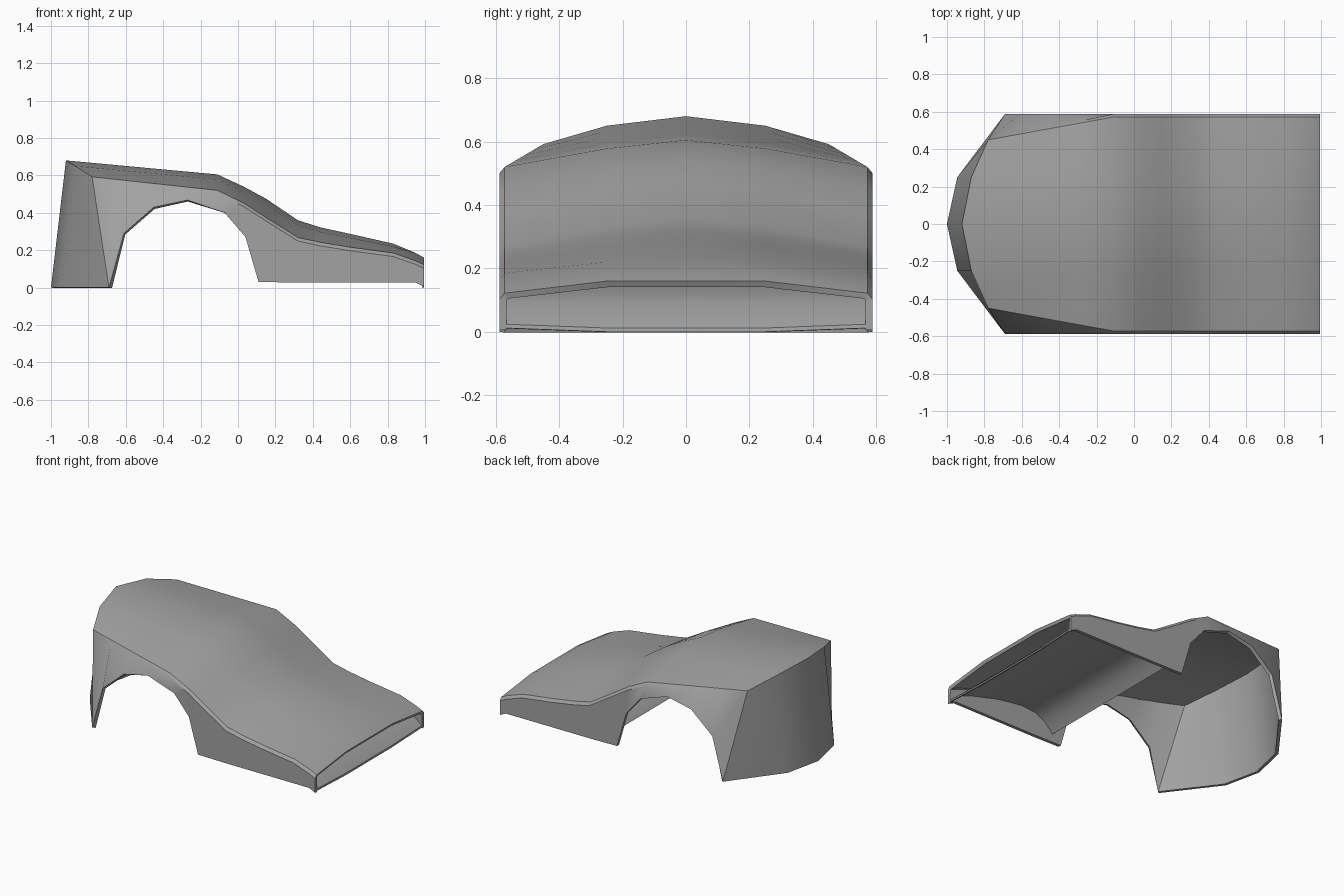
import bpy, bmesh, math

cube = bpy.data.objects.get("Cube")
if cube:
    bpy.data.objects.remove(cube, do_unlink=True)

grey = bpy.data.materials.new("body_grey")
grey.use_nodes = True
colour = (0.36, 0.36, 0.36, 1)
grey.diffuse_color = colour
grey.node_tree.nodes["Principled BSDF"].inputs["Base Color"].default_value = colour


def lerp(a, b, t):
    return tuple(p + (q - p) * t for p, q in zip(a, b))


def mirror_row(half):
    """Turn a centre-to-side list of points into a full cross-section."""
    return [(x, -y, z) for x, y, z in reversed(half[1:])] + half


def skin(bm, rows):
    """Join neighbouring cross-sections with quads."""
    grid = [[bm.verts.new(p) for p in row] for row in rows]
    for a, b in zip(grid, grid[1:]):
        for i in range(len(a) - 1):
            bm.faces.new((a[i], a[i + 1], b[i + 1], b[i]))


def finish(name, bm, thickness):
    """Weld, thicken inwards and shade a skin."""
    bmesh.ops.remove_doubles(bm, verts=bm.verts, dist=0.0005)
    bmesh.ops.recalc_face_normals(bm, faces=bm.faces)
    # Top faces must point up
    top = max(bm.faces, key=lambda f: abs(f.normal.z) * f.calc_area())
    if top.normal.z < 0:
        bmesh.ops.reverse_faces(bm, faces=bm.faces)
    mesh = bpy.data.meshes.new(name)
    bm.to_mesh(mesh)
    bm.free()
    mesh.materials.append(grey)
    obj = bpy.data.objects.new(name, mesh)
    bpy.context.collection.objects.link(obj)
    shell = obj.modifiers.new("shell", "SOLIDIFY")
    shell.thickness = thickness
    shell.offset = -1
    bpy.ops.object.select_all(action="DESELECT")
    obj.select_set(True)
    bpy.context.view_layer.objects.active = obj
    bpy.ops.object.modifier_apply(modifier=shell.name)
    bpy.ops.object.shade_smooth_by_angle(angle=math.radians(30))


# Hood lines: centre, mid and edge, at the nose and above the rear of the arch
nose_top = [(-0.92, 0, 0.68), (-0.87, 0.25, 0.65), (-0.78, 0.45, 0.592)]
crest = [(-0.11, 0, 0.605), (-0.11, 0.25, 0.578), (-0.11, 0.572, 0.52)]
hood = [[lerp(a, b, t) for a, b in zip(nose_top, crest)] for t in (0, 0.24, 0.49, 0.76, 1)]
for x, centre, edge in [(0.03, 0.54, 0.452), (0.15, 0.475, 0.375), (0.32, 0.36, 0.268),
                        (0.44, 0.322, 0.242), (0.6, 0.287, 0.216), (0.83, 0.235, 0.185),
                        (0.95, 0.185, 0.143), (0.995, 0.16, 0.122)]:
    mid = centre - 0.3 * (centre - edge) if x < 0.9 else centre
    hood.append([(x, 0, centre), (x, 0.25, mid), (x, 0.572, edge)])

# Lower edge of the side panel, following the wheel arch
arch = [(-0.69, 0), (-0.61, 0.29), (-0.45, 0.43), (-0.27, 0.468),
        (-0.07, 0.40), (0.04, 0.27), (0.11, 0.03)]
lower = [(x, 0.588, z) for x, z in arch]
lower += [(row[0][0], 0.588, 0.027) for row in hood[7:-1]] + [(0.995, 0.588, 0.005)]

# Hood, narrow shoulder and side panels in one skin
bm = bmesh.new()
rows = []
for i, (row, foot) in enumerate(zip(hood, lower)):
    x, y, z = row[2]
    s = min(i / 4, 1)
    rows.append(mirror_row(row + [(x, y + 0.016 * s, z - 0.019 * s), foot]))
skin(bm, rows)

# Curved nose
nose_foot = [(-1, 0, 0), (-0.945, 0.25, 0), lower[0]]
skin(bm, [mirror_row(nose_foot), mirror_row(nose_top)])
finish("body_shell", bm, 0.022)

# Inner panel: rises from the rear sill and rolls down behind the wheel arch
bm = bmesh.new()
profile = [(0.995, 0.0), (0.993, 0.012), (0.91, 0.09), (0.82, 0.125), (0.63, 0.175),
           (0.52, 0.193), (0.42, 0.205), (0.31, 0.195), (0.23, 0.155), (0.17, 0.09)]
rows = []
for i, (x, z) in enumerate(profile):
    rise = 0.012 if i < 2 else 0
    rows.append(mirror_row([(x, 0, z), (x, 0.25, z), (x, 0.572, z + rise)]))
skin(bm, rows)
finish("inner_panel", bm, 0.008)
